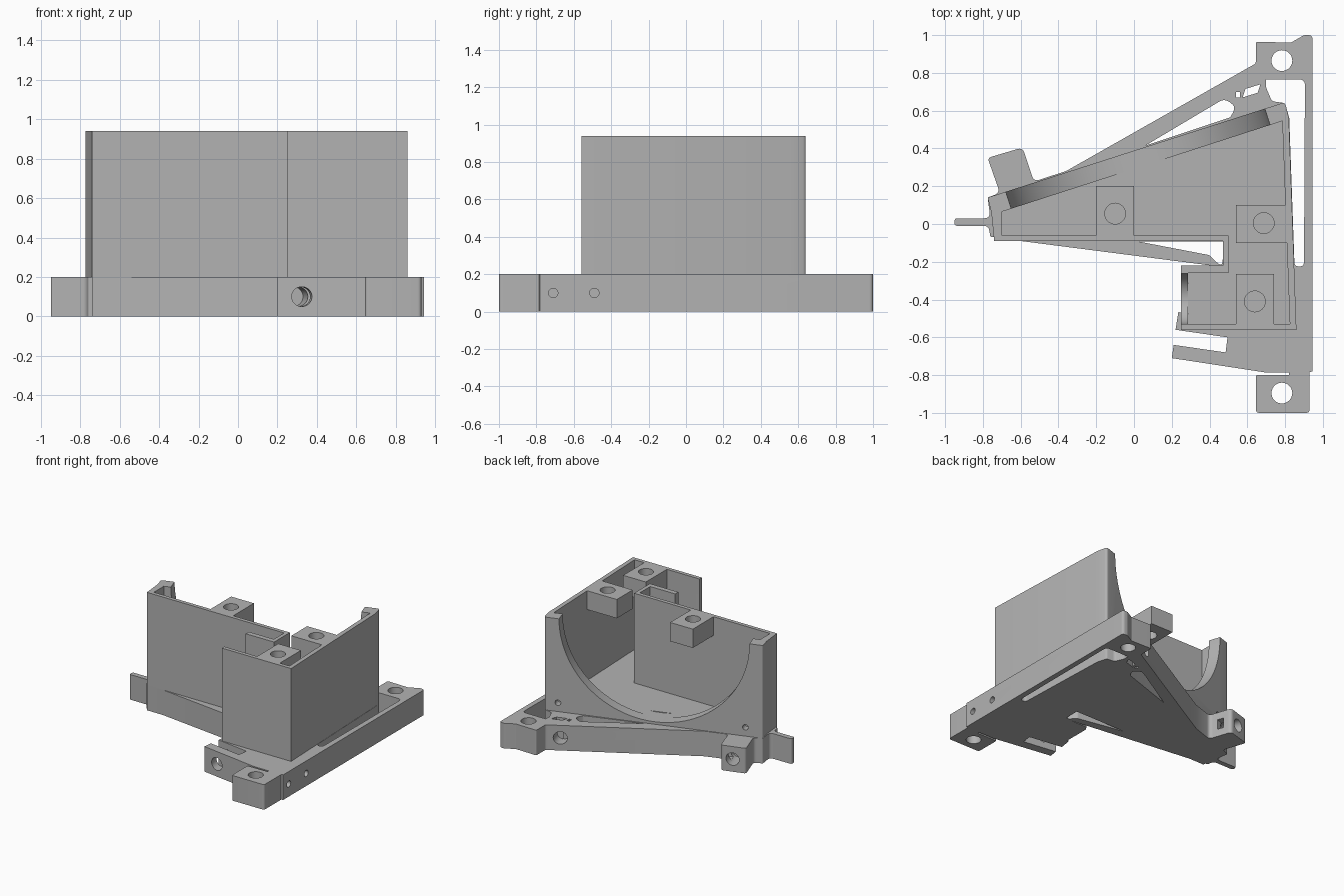
import bpy, bmesh, math
from mathutils import Vector, Matrix

if "Cube" in bpy.data.objects:
    bpy.data.objects.remove(bpy.data.objects["Cube"])

grey = bpy.data.materials.new("plain grey")
grey.use_nodes = True
grey.diffuse_color = (0.45, 0.45, 0.45, 1)
grey.node_tree.nodes["Principled BSDF"].inputs["Base Color"].default_value = grey.diffuse_color

BASE_H, FLOOR, TOP = 0.2, 0.225, 0.94


def fillet(points):
    """Round the corners that carry a third value, the radius."""
    out = []
    for i, p in enumerate(points):
        c = Vector(p[:2])
        if len(p) == 2:
            out.append(c)
            continue
        a = Vector(points[i - 1][:2]) - c
        b = Vector(points[(i + 1) % len(points)][:2]) - c
        t = min(p[2] / math.tan(a.angle(b) / 2), a.length * .49, b.length * .49)
        s, e = c + a.normalized() * t, c + b.normalized() * t
        for k in range(6):
            u = k / 5
            out.append(s * (1 - u) ** 2 + c * 2 * u * (1 - u) + e * u * u)
    return out


def finish(name, bm):
    bmesh.ops.recalc_face_normals(bm, faces=bm.faces)
    mesh = bpy.data.meshes.new(name)
    bm.to_mesh(mesh)
    bm.free()
    mesh.materials.append(grey)
    ob = bpy.data.objects.new(name, mesh)
    bpy.context.collection.objects.link(ob)
    return ob


def prism(name, points, z0, z1):
    bm = bmesh.new()
    face = bm.faces.new([bm.verts.new((p.x, p.y, z0)) for p in fillet(points)])
    top = bmesh.ops.extrude_face_region(bm, geom=[face])["geom"]
    bmesh.ops.translate(bm, vec=(0, 0, z1 - z0),
                        verts=[v for v in top if isinstance(v, bmesh.types.BMVert)])
    return finish(name, bm)


def rect(x0, x1, y0, y1):
    return [(x0, y0), (x1, y0), (x1, y1), (x0, y1)]


def rod(start, end, radius, sides=32):
    a, b = Vector(start), Vector(end)
    bm = bmesh.new()
    turn = (b - a).to_track_quat('Z', 'Y').to_matrix().to_4x4()
    bmesh.ops.create_cone(bm, cap_ends=True, segments=sides, radius1=radius, radius2=radius,
                          depth=(b - a).length, matrix=Matrix.Translation((a + b) / 2) @ turn)
    return finish("cutter", bm)


def cut(target, *cutters):
    for c in cutters:
        c.hide_render = True
        mod = target.modifiers.new("cut", 'BOOLEAN')
        mod.operation, mod.solver, mod.object = 'DIFFERENCE', 'EXACT', c
        bpy.context.view_layer.objects.active = target
        bpy.ops.object.modifier_apply(modifier=mod.name)
        bpy.data.objects.remove(c)


def hole(points):
    return prism("cutter", points, -.1, .3)


# Base plate with side tabs, clamp slot, feet and diagonal brace
base = prism("base_plate", [
    (-.95, -.01, .015), (-.77, -.01, .03), (-.76, -.07, .02), (-.74, -.07), (-.74, -.09), (-.6, -.09),
    (.41, -.22), (.27, -.22, .02), (.25, -.25), (.25, -.47, .02), (.235, -.465), (.22, -.56),
    (.495, -.6), (.485, -.68), (.21, -.64), (.2, -.71), (.69, -.785), (.82, -.785), (.82, -.8),
    (.645, -.8, .01), (.645, -1, .02), (.93, -1, .02), (.93, -.785), (.945, -.78),
    (.945, 1, .03), (.9, 1, .03), (.83, .96, .02), (.645, .965, .01), (.645, .85, .02), (-.36, .28),
    (-.53, .225, .03), (-.59, .405, .03), (-.775, .35, .02), (-.71, .165, .03), (-.775, .14, .01),
    (-.76, .03, .03), (-.95, .03, .015)], 0, BASE_H)
cut(base,
    hole([(.02, -.092), (.47, -.092), (.47, -.235, .04), (.4, -.165, .03)]),
    hole([(.7, .765), (.905, .765, .03), (.9, -.225, .03), (.85, -.225, .03), (.822, .56),
          (.8, .64, .02), (.73, .65, .03), (.7, .72, .02)]),
    hole([(.06, .415), (.48, .665, .05), (.54, .62, .05), (.51, .565, .02)]),
    hole([(.575, .67), (.655, .695), (.67, .74), (.59, .715)]),
    hole(rect(.54, .56, .67, .7)))

# Mounting holes in the feet, and the cross-drilled screw holes
back = Vector((-.31, .95, 0))
mid = Vector((0, 0, .1))
for y in (.865, -.895):
    cut(base, rod((.783, y, -.1), (.783, y, .3), .055))
for y in (-.71, -.49):
    cut(base, rod((.75, y, .1), (1.1, y, .1), .025))
cut(base, rod((.34, -.85, .1), (.28, -.4, .1), .05))
for x, y, r in ((-.66, .33, .05), (.55, .8, .05)):
    p = Vector((x, y, 0)) + mid
    cut(base, rod(p - back * .1, p + back * .3, r))
pocket = prism("cutter", [(-.65, .26), (-.5, .31), (-.52, .36), (-.67, .31)], .06, .14)
cut(base, pocket)

# Tall open housing, hollowed from the top
housing = prism("housing_walls", [
    (-.74, -.09), (.47, -.09), (.47, -.22), (.25, -.22), (.25, -.56), (.86, -.56),
    (.82, .56), (.8, .645, .02), (-.775, .14, .01), (-.755, .06)], BASE_H, TOP)
cut(housing, prism("cutter", [
    (-.7, -.06), (.5, -.06), (.5, -.26), (.285, -.26), (.285, -.53), (.825, -.53),
    (.785, .545), (-.7, .065)], FLOOR, TOP + .2))

# Large half-round cradle in the slanted rear wall
centre = Vector((.02, .35, TOP))
cut(housing, rod(centre - back * .12, centre + back * .2, .72, 96))

# Round-bottomed opening in the side of the front bay
cut(housing, rod((.15, -.395, .36), (.29, -.395, .36), .134),
    prism("cutter", rect(.15, .285, -.529, -.261), .36, TOP + .2))

# Small pilot holes in the rear wall
for x, y in ((.7, .613), (-.65, .18)):
    p = Vector((x, y, .27))
    cut(housing, rod(p - back * .06, p + back * .1, .022, 16))

# Screw bosses under the rim
bosses = []
for name, box, (x, y) in (("left_boss", (-.2, 0, -.065, .2), (-.1, .055)),
                          ("right_boss", (.54, .81, -.1, .1), (.687, .005)),
                          ("front_boss", (.54, .74, -.535, -.265), (.64, -.41))):
    boss = prism(name, rect(*box), TOP - .15, TOP)
    cut(boss, rod((x, y, .7), (x, y, 1.1), .055))
    bosses.append(boss)

# Smooth the round faces and keep the edges sharp
for ob in [base, housing] + bosses:
    bpy.ops.object.select_all(action='DESELECT')
    ob.select_set(True)
    bpy.context.view_layer.objects.active = ob
    bpy.ops.object.shade_smooth_by_angle(angle=math.radians(30))
